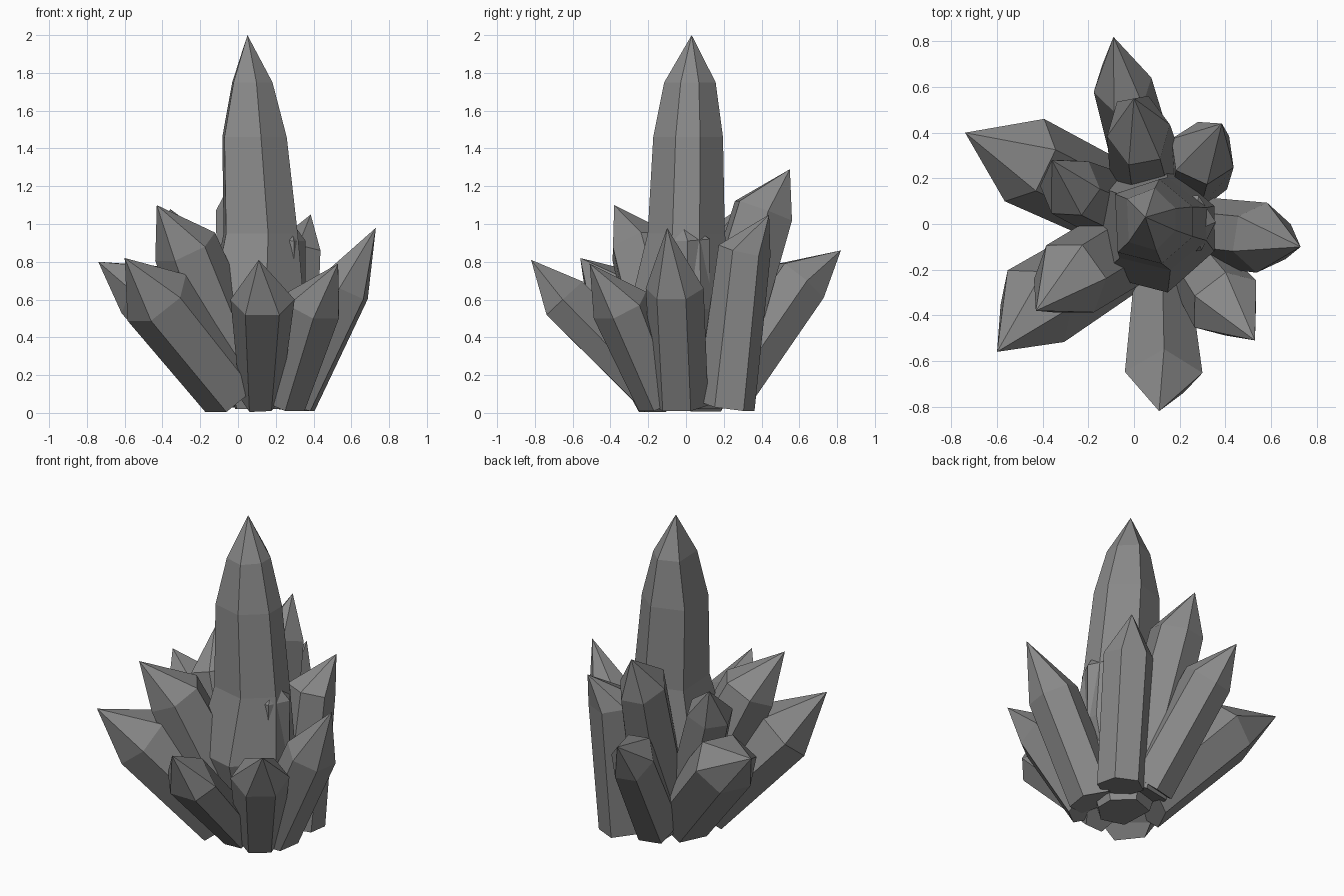
import bpy, math
from mathutils import Vector

if "Cube" in bpy.data.objects:
    bpy.data.objects.remove(bpy.data.objects["Cube"])

UP = Vector((0, 0, 1))
HEX = (0, 60, 120, 180, 240, 300)
KEEL = (0, 58, 122, 180, 270)                 # single ridge underneath
SPIRE = (20, 78, 140, 225, 285, 340)          # uneven six-sided section

grey = bpy.data.materials.new("dark_stone")
grey.diffuse_color = (0.25, 0.25, 0.25, 1)
grey.use_nodes = True
grey.node_tree.nodes["Principled BSDF"].inputs["Base Color"].default_value = grey.diffuse_color


def crystal(name, rings, tip, lean=None, angles=HEX):
    """Loft faceted rings (centre, half width, half depth) up to a pointed tip."""
    tip = Vector(tip)
    centres = [Vector(r[0]) for r in rings]
    axis = (tip - centres[0]).normalized()
    out = Vector(lean) if lean else Vector((axis.x, axis.y, 0))
    across = out.cross(UP).normalized()
    depth = across.cross(axis).normalized() * -1   # points up for a leaning axis
    n = len(angles)
    squash = max(abs(math.sin(math.radians(a))) for a in angles)
    verts, faces = [], []
    for c, (_, w, d) in zip(centres, rings):
        for deg in angles:
            a = math.radians(deg)
            p = c + across * (w * math.cos(a)) - depth * (-d / squash * math.sin(a))
            p.z = max(p.z, 0.01 if p.x > 0.1 else 0.0)
            verts.append(p)
    verts.append(tip)
    faces.append(list(range(n))[::-1])
    for r in range(len(rings) - 1):
        for k in range(n):
            a, b = r * n + k, r * n + (k + 1) % n
            faces.append((a, b, b + n, a + n))
    last = (len(rings) - 1) * n
    for k in range(n):
        faces.append((last + k, last + (k + 1) % n, len(verts) - 1))
    me = bpy.data.meshes.new(name)
    me.from_pydata(verts, [], faces)
    me.materials.append(grey)
    me.update()
    ob = bpy.data.objects.new(name, me)
    bpy.context.collection.objects.link(ob)
    # depth may flip with the axis, so make the normals face outwards
    import bmesh
    bm = bmesh.new()
    bm.from_mesh(me)
    bmesh.ops.recalc_face_normals(bm, faces=bm.faces)
    bm.to_mesh(me)
    bm.free()
    return ob


def spire(name, rings, tip):
    """Upright crystal: horizontal rings (x, y, z, half x, half y)."""
    verts = [Vector((x + w * math.cos(math.radians(a)), y + d * math.sin(math.radians(a)), z))
             for x, y, z, w, d in rings for a in SPIRE]
    verts.append(Vector(tip))
    n, last = len(SPIRE), (len(rings) - 1) * len(SPIRE)
    faces = [tuple(range(n))[::-1]]
    faces += [(r * n + k, r * n + (k + 1) % n, (r + 1) * n + (k + 1) % n, (r + 1) * n + k)
              for r in range(len(rings) - 1) for k in range(n)]
    faces += [(last + k, last + (k + 1) % n, len(verts) - 1) for k in range(n)]
    me = bpy.data.meshes.new(name)
    me.from_pydata(verts, [], faces)
    me.materials.append(grey)
    bpy.context.collection.objects.link(bpy.data.objects.new(name, me))


# Tall central spire, flaring low down where the other crystals join
spire("central_spire", [
    (0.10, 0.02, 0.02, 0.15, 0.16), (0.07, -0.02, 0.55, 0.30, 0.29),
    (0.10, 0.00, 0.95, 0.23, 0.21), (0.07, 0.01, 1.46, 0.20, 0.19),
    (0.065, 0.02, 1.75, 0.125, 0.14)], (0.05, 0.03, 2.0))

# Leaning crystals: base, base half sizes, shoulder, shoulder half sizes, tip
leaning = {
    "front_crystal": ((0.12, -0.14, 0.08), 0.11, 0.13, (0.13, -0.65, 0.60), 0.17, 0.14, (0.11, -0.82, 0.81)),
    "front_left_crystal": ((-0.03, -0.11, 0.12), 0.18, 0.16, (-0.43, -0.36, 0.61), 0.20, 0.17, (-0.60, -0.56, 0.82)),
    "upper_left_crystal": ((0.02, -0.06, 0.14), 0.18, 0.19, (-0.28, -0.24, 0.88), 0.18, 0.15, (-0.43, -0.38, 1.10)),
    "left_crystal": ((-0.03, 0.06, 0.13), 0.18, 0.16, (-0.48, 0.28, 0.65), 0.20, 0.16, (-0.74, 0.40, 0.80)),
    "back_left_crystal": ((-0.05, 0.06, 0.15), 0.16, 0.14, (-0.28, 0.16, 0.88), 0.14, 0.12, (-0.36, 0.28, 1.08)),
    "back_low_crystal": ((0.06, 0.21, 0.12), 0.14, 0.14, (-0.05, 0.61, 0.70), 0.13, 0.14, (-0.09, 0.82, 0.86)),
    "back_tall_crystal": ((0.08, 0.12, 0.10), 0.18, 0.16, (0.02, 0.41, 1.07), 0.14, 0.15, (0.0, 0.55, 1.29)),
    "back_right_crystal": ((0.28, 0.21, 0.03), 0.14, 0.14, (0.30, 0.31, 0.86), 0.15, 0.12, (0.385, 0.44, 1.05)),
    "right_crystal": ((0.27, -0.03, 0.04), 0.15, 0.14, (0.56, -0.06, 0.66), 0.155, 0.13, (0.73, -0.10, 0.98)),
    "front_right_crystal": ((0.24, -0.13, 0.06), 0.13, 0.12, (0.40, -0.35, 0.57), 0.17, 0.13, (0.53, -0.51, 0.79)),
    "inner_right_crystal": ((0.21, 0.0, 0.20), 0.14, 0.13, (0.22, 0.0, 0.92), 0.14, 0.12, (0.27, -0.03, 1.03)),
}
for name, (base, bw, bd, mid, w, d, tip) in leaning.items():
    section = KEEL if name == "front_crystal" else HEX
    crystal(name, [(base, bw, bd), (mid, w, d)], tip, angles=section)
